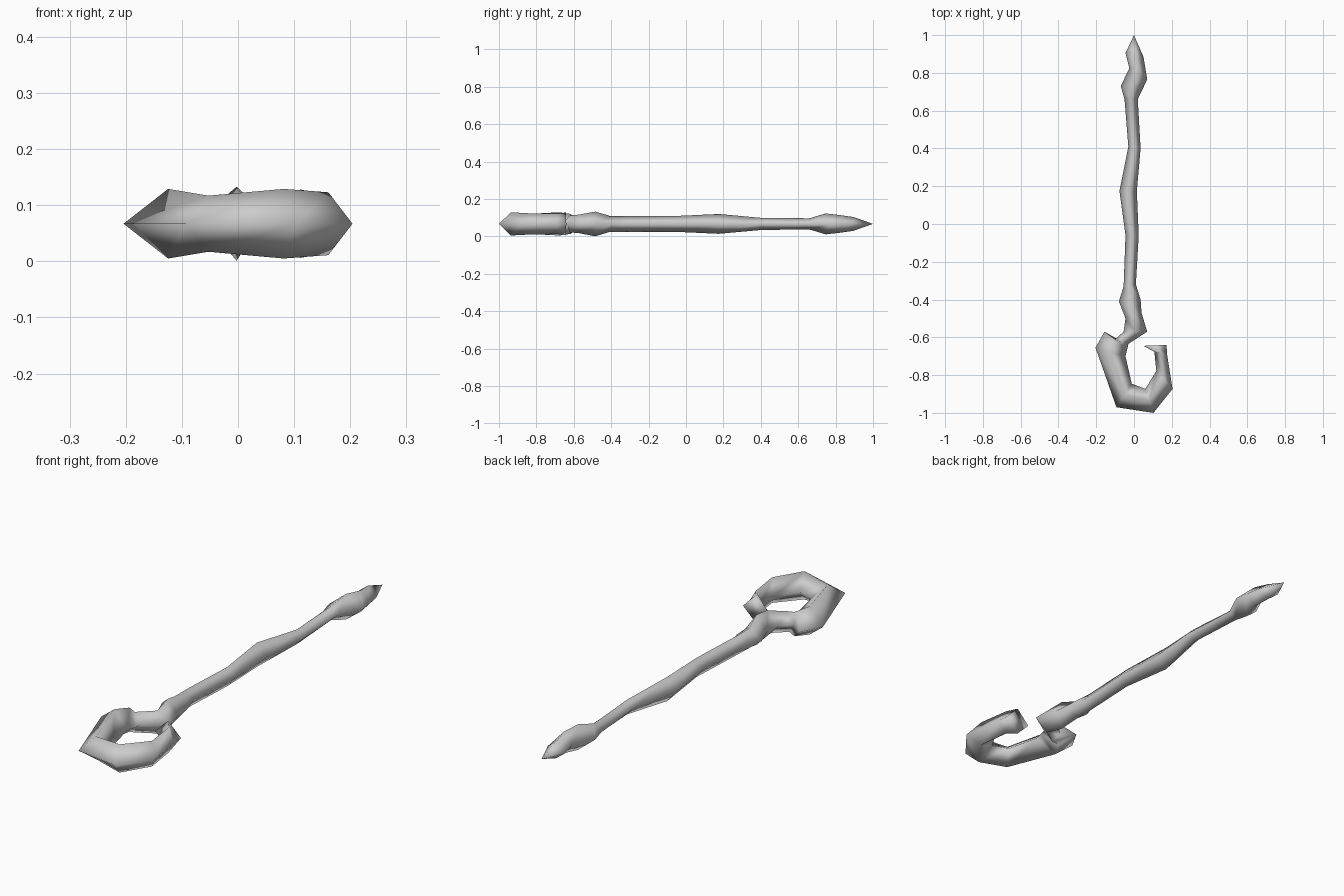
import bpy
import bmesh
from mathutils import Vector

# Remove the default object
default_cube = bpy.data.objects.get("Cube")
if default_cube:
    bpy.data.objects.remove(default_cube, do_unlink=True)

AXIS_HEIGHT = 0.067


def make_material(name, colour):
    material = bpy.data.materials.new(name)
    material.use_nodes = True
    material.diffuse_color = colour
    shader = material.node_tree.nodes["Principled BSDF"]
    shader.inputs["Base Color"].default_value = colour
    return material


def diamond_ring(bm, left_x, left_y, right_x, right_y, half_height):
    """Four-sided cross-section spanning a left and a right edge point."""
    left = Vector((left_x, left_y, AXIS_HEIGHT))
    right = Vector((right_x, right_y, AXIS_HEIGHT))
    middle = (left + right) / 2
    rise = Vector((0, 0, half_height))
    return [bm.verts.new(p) for p in (left, middle + rise, right, middle - rise)]


def loft(name, sections, material, tip=None):
    """Skin the diamond sections, with an optional point at the start."""
    bm = bmesh.new()
    rings = [diamond_ring(bm, *section) for section in sections]
    for first, second in zip(rings, rings[1:]):
        for i in range(4):
            j = (i + 1) % 4
            bm.faces.new((first[i], first[j], second[j], second[i]))
    if tip:
        point = bm.verts.new(tip)
        for i in range(4):
            bm.faces.new((point, rings[0][(i + 1) % 4], rings[0][i]))
    else:
        bm.faces.new(rings[0])
    bm.faces.new(rings[-1])
    bmesh.ops.recalc_face_normals(bm, faces=bm.faces)
    for face in bm.faces:
        face.smooth = True
    mesh = bpy.data.meshes.new(name)
    bm.to_mesh(mesh)
    bm.free()
    mesh.materials.append(material)
    staff = bpy.data.objects.new(name, mesh)
    bpy.context.collection.objects.link(staff)
    return staff


# Each section: left x, left y, right x, right y, half height
pointed_end = [
    (-.045, .905, .05, .885, .037),
    (-.025, .825, .06, .825, .047),
    (-.07, .73, .07, .765, .056),
]
shaft = [
    (-.05, .66, .02, .66, .03),
    (-.03, .41, .035, .4, .032),
    (-.077, .175, .015, .175, .053),
    (-.045, -.06, .025, -.06, .042),
    (-.055, -.33, .01, -.32, .042),
    (-.08, -.41, .035, -.4, .042),
]
neck = [
    (-.045, -.5, .04, -.47, .066),
    (-.055, -.57, .07, -.57, .05),
    (-.1, -.61, -.03, -.635, .045),
]
hook = [
    (-.156, -.57, -.035, -.66, .053),
    (-.204, -.655, -.045, -.7, .062),
    (-.093, -.97, -.012, -.845, .05),
    (.103, -1, .06, -.873, .062),
    (.204, -.873, .118, -.778, .056),
    (.175, -.69, .108, -.677, .055),
    (.172, -.64, .05, -.645, .061),
]

grey = make_material("plain grey", (0.6, 0.6, 0.6, 1))
loft("hooked_staff", pointed_end + shaft + neck + hook, grey, tip=(0, 1, AXIS_HEIGHT))
